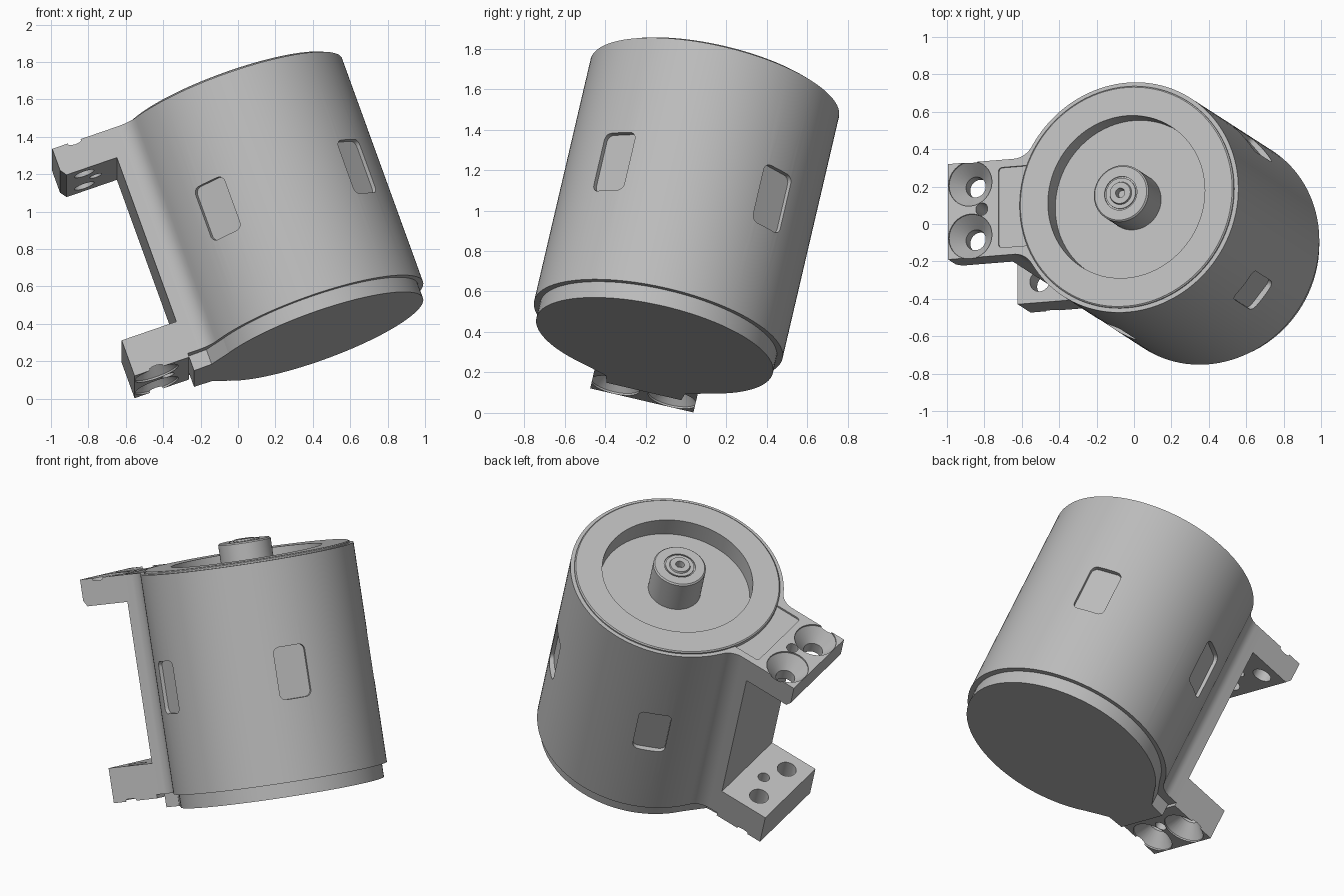
import bpy, bmesh
from math import sin, cos, pi, radians, atan2, hypot
from mathutils import Matrix, Vector

if "Cube" in bpy.data.objects:
    bpy.data.objects.remove(bpy.data.objects["Cube"])

# One plain grey for everything
GREY = (0.5, 0.5, 0.5, 1)
mat = bpy.data.materials.new("grey_metal")
mat.use_nodes = True
mat.diffuse_color = GREY
mat.node_tree.nodes["Principled BSDF"].inputs["Base Color"].default_value = GREY

R, HALF = 0.63, 0.262          # housing radius, bracket half width
BOTTOM, TOP = 0.085, 1.385     # housing ends along its axis
SPINE, END = -0.705, -1.015    # bracket back face and arm tips


def finish(name, bm):
    bmesh.ops.recalc_face_normals(bm, faces=bm.faces)
    me = bpy.data.meshes.new(name)
    bm.to_mesh(me)
    bm.free()
    me.materials.append(mat)
    ob = bpy.data.objects.new(name, me)
    bpy.context.collection.objects.link(ob)
    return ob


def prism(name, pts, z0, z1, matrix=Matrix()):
    """Extrude a flat outline from z0 to z1."""
    bm = bmesh.new()
    face = bm.faces.new([bm.verts.new((x, y, z0)) for x, y in pts])
    ext = bmesh.ops.extrude_face_region(bm, geom=[face])
    moved = [v for v in ext["geom"] if isinstance(v, bmesh.types.BMVert)]
    bmesh.ops.translate(bm, verts=moved, vec=(0, 0, z1 - z0))
    bm.transform(matrix)
    return finish(name, bm)


def lathe(name, profile, centre=(0, 0), seg=96):
    """Revolve a radius/height profile about the axis."""
    bm = bmesh.new()
    vs = [bm.verts.new((r, 0, z)) for r, z in profile]
    edges = [bm.edges.new(p) for p in zip(vs, vs[1:])]
    bmesh.ops.spin(bm, geom=vs + edges, cent=(0, 0, 0), axis=(0, 0, 1),
                   angle=2 * pi, steps=seg)
    bmesh.ops.remove_doubles(bm, verts=bm.verts, dist=1e-5)
    bmesh.ops.translate(bm, verts=bm.verts, vec=(*centre, 0))
    return finish(name, bm)


def rod(r, z0, z1, centre=(0, 0), seg=32):
    return lathe("cutter", [(0, z0), (r, z0), (r, z1), (0, z1)], centre, seg)


def arc(cx, cy, r, a0, a1, n):
    return [(cx + r * cos(a0 + (a1 - a0) * i / n), cy + r * sin(a0 + (a1 - a0) * i / n))
            for i in range(n + 1)]


def rounded_rect(w, h, r):
    pts = []
    for k, (sx, sy) in enumerate([(1, 1), (-1, 1), (-1, -1), (1, -1)]):
        pts += arc(sx * (w / 2 - r), sy * (h / 2 - r), r, k * pi / 2, (k + 1) * pi / 2, 5)
    return pts


def radial_cutter(angle, height, w, h, r, inner):
    """Rounded rectangular cutter pointing outward at an angle round the axis."""
    a = radians(angle)
    out, tan = Vector((cos(a), sin(a), 0)), Vector((-sin(a), cos(a), 0))
    m = Matrix((tan, (0, 0, 1), out)).transposed().to_4x4()
    return prism("cutter", rounded_rect(w, h, r), inner, 0.8,
                 Matrix.Translation((0, 0, height)) @ m)


def cut(ob, cutters):
    for c in cutters:
        c.hide_render = True
        mod = ob.modifiers.new("cut", "BOOLEAN")
        mod.operation, mod.solver, mod.object = "DIFFERENCE", "EXACT", c
    deps = bpy.context.evaluated_depsgraph_get()
    me = bpy.data.meshes.new_from_object(ob.evaluated_get(deps))
    ob.modifiers.clear()
    ob.data = me
    for c in cutters:
        bpy.data.objects.remove(c)


# Housing: round shell blended by fillets into the flat bracket spine
f = 0.12
cy = HALF + f
cx = -((R + f) ** 2 - cy ** 2) ** 0.5
join = atan2(cy, cx)
upper = arc(0, 0, R, 0, join, 50) + arc(cx, cy, f, join - pi, -pi / 2, 10)[1:]
upper.append((SPINE, HALF))
outline = upper + [(x, -y) for x, y in reversed(upper[1:])]
housing = prism("housing", outline, BOTTOM, TOP)


def top_recess():
    return prism("cutter", [(x - 0.63, y) for x, y in rounded_rect(0.2, 0.44, 0.02)],
                 TOP - 0.012, 1.5)


cut(housing, [rod(0.55, 0, 1.5, seg=96), top_recess(),
              radial_cutter(80, 0.16, 0.42, 0.24, 0.02, 0.45)]
    + [radial_cutter(a, 0.72, 0.19, 0.31, 0.035, 0.6) for a in (-120, -40, 40, 120)])

# Bracket arms with countersunk screw holes and a small locating hole
side = Matrix.Translation((0, HALF, 0)) @ Matrix.Rotation(pi / 2, 4, "X")


def arm(name, profile, face_z, into):
    ob = prism(name, profile, 0, 2 * HALF, side)
    cutters = [rod(0.034, face_z - 0.5, face_z + 0.5, (-0.825, 0))]
    for y in (-0.145, 0.145):
        cutters.append(lathe("cutter", [
            (0, face_z - into * 0.1), (0.123, face_z - into * 0.1), (0.123, face_z + into * 0.01),
            (0.056, face_z + into * 0.09), (0.056, face_z + into * 0.4),
            (0, face_z + into * 0.4)], (-0.89, y), 32))
    if into < 0:
        cutters.append(top_recess())
    cut(ob, cutters)
    return ob


arm("upper_arm", [(SPINE, 1.225), (END + 0.025, 1.225), (END, 1.26), (END, TOP), (SPINE, TOP)],
    TOP, -1)
arm("lower_arm", [(SPINE, 0.063), (END, 0.063), (END, 0.27), (SPINE, 0.27)], 0.063, 1)

# End cap with a tongue towards the bracket, and the core showing in the slot
lathe("end_cap", [(0, 0), (0.6, 0), (0.6, 0.12), (0.57, 0.13), (0.57, 0.4), (0.54, 0.4)])
prism("cap_tongue", [(-0.5, 0.33), (-0.6, 0.2), (-0.7, 0.19),
                     (-0.7, -0.19), (-0.6, -0.2), (-0.5, -0.33)], 0, 0.1)

# Top cover ring with its sunken floor
lathe("top_cover", [(0.54, 1.34), (0.607, 1.34), (0.607, 1.394), (0.6, 1.4),
                    (0.445, 1.4), (0.445, 1.28), (0, 1.28)])

# Shaft hub with a ring groove, raised collar and centre hole
lathe("shaft_hub", [(0.155, 1.27), (0.155, 1.482), (0.147, 1.49), (0.092, 1.49),
                    (0.092, 1.482), (0.084, 1.482), (0.084, 1.49), (0.062, 1.49),
                    (0.058, 1.5), (0.026, 1.5), (0.022, 1.46), (0, 1.46)], seg=64)

# Smooth the round faces, then tilt the whole assembly into place
tilt = (Matrix.Translation((0.425, -0.155, 0.333))
        @ Matrix.Rotation(radians(-13.15), 4, "X") @ Matrix.Rotation(radians(-19.45), 4, "Y"))
bpy.ops.object.select_all(action="DESELECT")
for ob in bpy.context.collection.objects:
    if ob.type == "MESH" and mat.name in ob.data.materials:
        ob.data.transform(tilt)
        ob.select_set(True)
        bpy.context.view_layer.objects.active = ob
bpy.ops.object.shade_smooth_by_angle(angle=radians(30))
